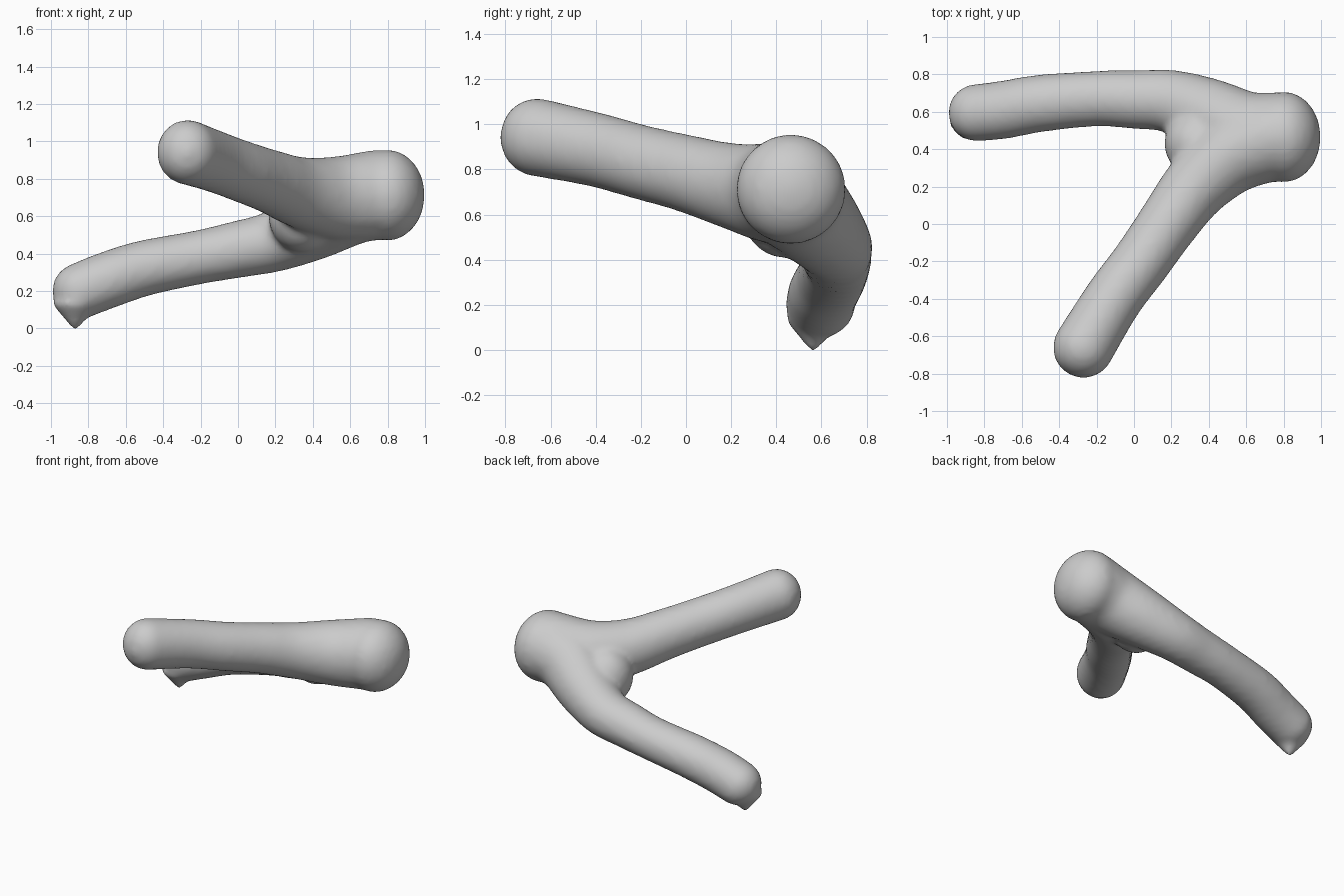
import bpy
import bmesh
from mathutils import Matrix, Vector

cube = bpy.data.objects.get("Cube")
if cube:
    bpy.data.objects.remove(cube, do_unlink=True)

bm = bmesh.new()


def blob(center, size):
    m = Matrix.Translation(center) @ Matrix.Diagonal((*size, 1))
    bmesh.ops.create_icosphere(bm, subdivisions=3, radius=1, matrix=m)


def spline(a, b, c, d, t):
    return 0.5 * (2 * b + (c - a) * t + (2 * a - 5 * b + 4 * c - d) * t * t
                  + (3 * b - a - 3 * c + d) * t ** 3)


def limb(points, tall, steps=9):
    """Sweep round sections along a smooth path of (x, y, z, radius)."""
    p = [Vector(q) for q in points]
    p = [p[0]] + p + [p[-1]]
    for i in range(len(p) - 3):
        for s in range(steps + 1):
            x, y, z, r = spline(*p[i:i + 4], s / steps)
            blob((x, y, z), (r, r, r * tall))


# Long front arm, rising away from the junction
limb([(-0.27, -0.66, 0.945, 0.165), (-0.11, -0.4, 0.89, 0.157),
      (0.04, -0.2, 0.835, 0.157), (0.18, 0.0, 0.785, 0.163),
      (0.33, 0.2, 0.73, 0.18), (0.52, 0.37, 0.7, 0.21),
      (0.74, 0.46, 0.715, 0.23)], 1.06)

# Side arm, dropping down to the ground
limb([(-0.84, 0.595, 0.205, 0.155), (-0.7, 0.61, 0.26, 0.157),
      (-0.5, 0.645, 0.325, 0.155), (-0.2, 0.67, 0.385, 0.15),
      (0.0, 0.665, 0.425, 0.158), (0.2, 0.655, 0.47, 0.17),
      (0.4, 0.58, 0.56, 0.2), (0.6, 0.48, 0.67, 0.23),
      (0.76, 0.465, 0.715, 0.24)], 0.97)

# Blunt knob and the web filling the fork
blob((0.8, 0.465, 0.715), (0.2, 0.245, 0.245))
blob((0.34, 0.43, 0.61), (0.18, 0.18, 0.2))

# Pointed foot under the side arm
bmesh.ops.create_cone(bm, cap_ends=True, segments=24, radius1=0.005, radius2=0.125,
                      depth=0.15, matrix=Matrix.Translation((-0.87, 0.565, 0.06)))

mesh = bpy.data.meshes.new("forked_branch")
bm.to_mesh(mesh)
bm.free()
branch = bpy.data.objects.new("forked_branch", mesh)
bpy.context.collection.objects.link(branch)

# Fuse everything into one soft skin
remesh = branch.modifiers.new("fuse", 'REMESH')
remesh.mode = 'VOXEL'
remesh.voxel_size = 0.02
remesh.use_smooth_shade = True
soften = branch.modifiers.new("soften", 'SMOOTH')
soften.factor = 0.5
soften.iterations = 10

bpy.context.view_layer.objects.active = branch
branch.select_set(True)
bpy.ops.object.convert(target='MESH')

# Plain grey clay
grey = bpy.data.materials.new("light_grey")
grey.use_nodes = True
colour = (0.6, 0.6, 0.6, 1)
grey.diffuse_color = colour
grey.node_tree.nodes["Principled BSDF"].inputs["Base Color"].default_value = colour
branch.data.materials.clear()
branch.data.materials.append(grey)
bpy.ops.object.shade_smooth()

# Rest on the ground
low = min(v.co.z for v in branch.data.vertices)
branch.data.transform(Matrix.Translation((0, 0, -low)))
